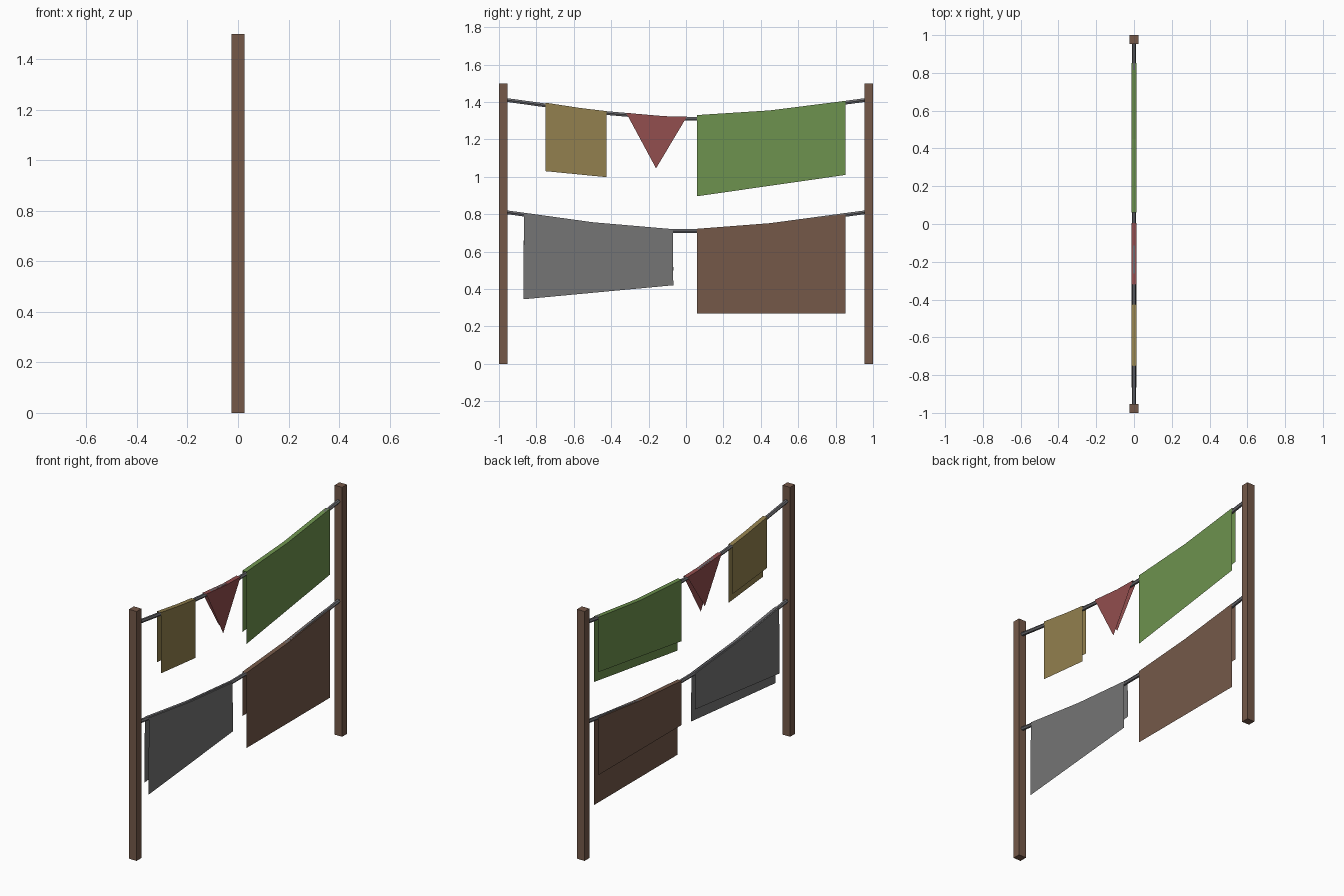
import bpy, bmesh

if "Cube" in bpy.data.objects:
    bpy.data.objects.remove(bpy.data.objects["Cube"])


def material(name, rgb):
    # display colour (0-255) to linear
    lin = [((c / 255 + 0.055) / 1.055) ** 2.4 for c in rgb]
    m = bpy.data.materials.new(name)
    m.diffuse_color = (*lin, 1)
    m.use_nodes = True
    m.node_tree.nodes["Principled BSDF"].inputs["Base Color"].default_value = m.diffuse_color
    return m


WOOD = material("wood_brown", (117, 89, 73))
TAN = material("cloth_tan", (146, 128, 78))
RED = material("cloth_red", (146, 78, 78))
GREEN = material("cloth_green", (109, 146, 78))
GREY = material("cloth_grey", (117, 117, 117))
ROPE = material("rope_grey", (109, 109, 113))


def finish(name, bm, mat):
    bmesh.ops.recalc_face_normals(bm, faces=bm.faces)
    me = bpy.data.meshes.new(name)
    bm.to_mesh(me)
    bm.free()
    me.materials.append(mat)
    ob = bpy.data.objects.new(name, me)
    bpy.context.collection.objects.link(ob)


# Posts
for side, name in ((-1, "left_post"), (1, "right_post")):
    bm = bmesh.new()
    bmesh.ops.create_cube(bm, size=1)
    for v in bm.verts:
        v.co.x *= 0.05
        v.co.y = v.co.y * 0.046 + side * 0.977
        v.co.z = (v.co.z + 0.5) * 1.5
    finish(name, bm, WOOD)

# Sagging ropes (y, z of the upper one; the lower one hangs 0.6 below)
SAG = [(-0.97, 1.412), (-0.5, 1.347), (-0.07, 1.31), (0.06, 1.31),
       (0.45, 1.342), (0.97, 1.412)]
DROP = 0.6
for name, drop in (("upper_rope", 0), ("lower_rope", DROP)):
    cu = bpy.data.curves.new(name, "CURVE")
    cu.dimensions = "3D"
    cu.bevel_depth = 0.0115
    cu.bevel_resolution = 1
    cu.use_fill_caps = True
    sp = cu.splines.new("POLY")
    sp.points.add(len(SAG) - 1)
    for p, (y, z) in zip(sp.points, SAG):
        p.co = (0, y, z - drop, 1)
    tmp = bpy.data.objects.new(name, cu)
    bpy.context.collection.objects.link(tmp)
    bpy.context.view_layer.update()
    me = bpy.data.meshes.new_from_object(tmp.evaluated_get(
        bpy.context.evaluated_depsgraph_get()))
    bpy.data.objects.remove(tmp)
    me.materials.clear()
    me.materials.append(ROPE)
    for f in me.polygons:
        f.use_smooth = False
        f.material_index = 0
    bpy.context.collection.objects.link(bpy.data.objects.new(name, me))


def cloth(name, mat, top, front, back, d=0.0135):
    """Sheet folded over a rope: top ridge and the two hanging hems (y, z)."""
    bm = bmesh.new()
    ridges = []
    for x, hem in ((d, front), (-d, back)):
        ridge = [bm.verts.new((x, y, z)) for y, z in top]
        low = [bm.verts.new((x, y, z)) for y, z in hem]
        bm.faces.new(ridge + low[::-1])
        ridges.append(ridge)
    a, b = ridges
    for i in range(len(top) - 1):
        bm.faces.new((a[i], a[i + 1], b[i + 1], b[i]))
    finish(name, bm, mat)


# Upper laundry
cloth("tan_towel", TAN,
      [(-0.752, 1.396), (-0.56, 1.367), (-0.425, 1.351)],
      [(-0.752, 1.03), (-0.425, 0.998)], [(-0.752, 1.09), (-0.425, 1.058)])
cloth("red_kerchief", RED,
      [(-0.32, 1.342), (-0.13, 1.324), (0.005, 1.322)],
      [(-0.16, 1.045)], [(-0.16, 1.085)])
cloth("green_sheet", GREEN,
      [(0.06, 1.33), (0.45, 1.355), (0.853, 1.406)],
      [(0.06, 0.896), (0.853, 1.01)], [(0.06, 0.96), (0.853, 1.076)])

# Lower laundry
cloth("grey_sheet", GREY,
      [(-0.866, 0.806), (-0.46, 0.75), (-0.07, 0.715)],
      [(-0.87, 0.345), (-0.068, 0.42)], [(-0.87, 0.41), (-0.068, 0.5)])
cloth("brown_blanket", WOOD,
      [(0.06, 0.722), (0.45, 0.752), (0.853, 0.8)],
      [(0.06, 0.27), (0.853, 0.27)], [(0.06, 0.456), (0.853, 0.456)])
